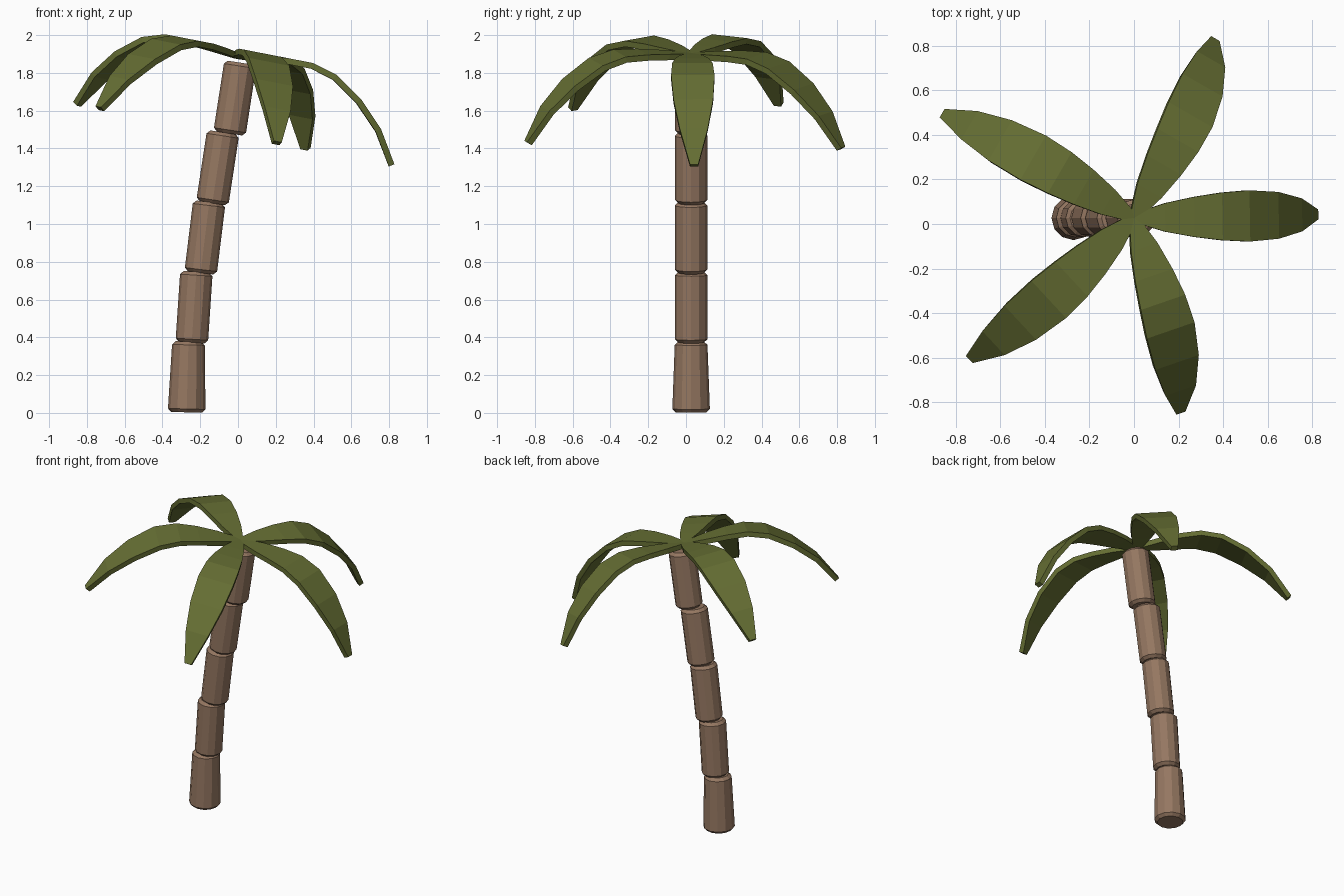
import bpy, bmesh
from math import radians
from mathutils import Matrix, Vector

cube = bpy.data.objects.get("Cube")
if cube:
    bpy.data.objects.remove(cube, do_unlink=True)


def material(name, rgb):
    m = bpy.data.materials.new(name)
    m.use_nodes = True
    m.diffuse_color = (*rgb, 1)
    bsdf = next(n for n in m.node_tree.nodes if n.type == 'BSDF_PRINCIPLED')
    bsdf.inputs["Base Color"].default_value = (*rgb, 1)
    bsdf.inputs["Roughness"].default_value = 0.9
    return m


bark = material("bark_brown", (0.30, 0.185, 0.12))
leaf = material("leaf_green", (0.13, 0.155, 0.033))


def finish(bm, name, mat):
    mesh = bpy.data.meshes.new(name)
    bm.to_mesh(mesh)
    bm.free()
    mesh.materials.append(mat)
    obj = bpy.data.objects.new(name, mesh)
    bpy.context.collection.objects.link(obj)
    return obj


# Trunk: leaning stack of chamfered twelve-sided logs
def trunk_segment(name, bottom, top, r_bottom, r_top):
    axis = top - bottom
    bm = bmesh.new()
    bmesh.ops.create_cone(bm, cap_ends=True, segments=12, radius1=r_bottom,
                          radius2=r_top, depth=axis.length)
    obj = finish(bm, name, bark)
    obj.matrix_world = (Matrix.Translation((bottom + top) / 2)
                        @ axis.to_track_quat('Z', 'Y').to_matrix().to_4x4())
    bevel = obj.modifiers.new("chamfer", 'BEVEL')
    bevel.width = 0.018
    bevel.segments = 1
    bevel.limit_method = 'ANGLE'
    bevel.angle_limit = radians(50)


MID_Y = 0.027
# bottom x, top x of each segment
leans = [(-0.272, -0.262), (-0.245, -0.220), (-0.198, -0.152),
         (-0.136, -0.079), (-0.045, 0.013)]
STEP = 0.369
for i, (xb, xt) in enumerate(leans):
    z = 0.003 + i * STEP
    trunk_segment(f"trunk_segment_{i + 1}", Vector((xb, MID_Y, z)),
                  Vector((xt, MID_Y, z + STEP + 0.006)),
                  0.1 if i == 0 else 0.086, 0.086)

# Fronds: one drooping blade, turned around the leaning crown axis
# reach, height, half width
blade = [(0, 0, 0.02), (0.14, 0.014, 0.064), (0.272, 0.024, 0.09),
         (0.40, 0.024, 0.107), (0.533, -0.014, 0.115), (0.685, -0.116, 0.105),
         (0.818, -0.249, 0.074), (0.925, -0.42, 0.022)]
crown = Matrix.Translation((0, MID_Y, 1.905)) @ Matrix.Rotation(radians(11), 4, 'Y')


def frond(name, turn):
    bm = bmesh.new()
    rows = [[bm.verts.new((r, side * w, z)) for side in (-1, 1)]
            for r, z, w in blade]
    for a, b in zip(rows, rows[1:]):
        bm.faces.new((a[0], b[0], b[1], a[1]))
    obj = finish(bm, name, leaf)
    obj.matrix_world = crown @ Matrix.Rotation(radians(turn), 4, 'Z')
    solid = obj.modifiers.new("thickness", 'SOLIDIFY')
    solid.thickness = 0.032
    solid.offset = -1


for name, turn in (("left", 1), ("back", 60.6), ("back_right", 149.4),
                   ("front_right", 223.4), ("front", -71.3)):
    frond(f"frond_{name}", turn)
